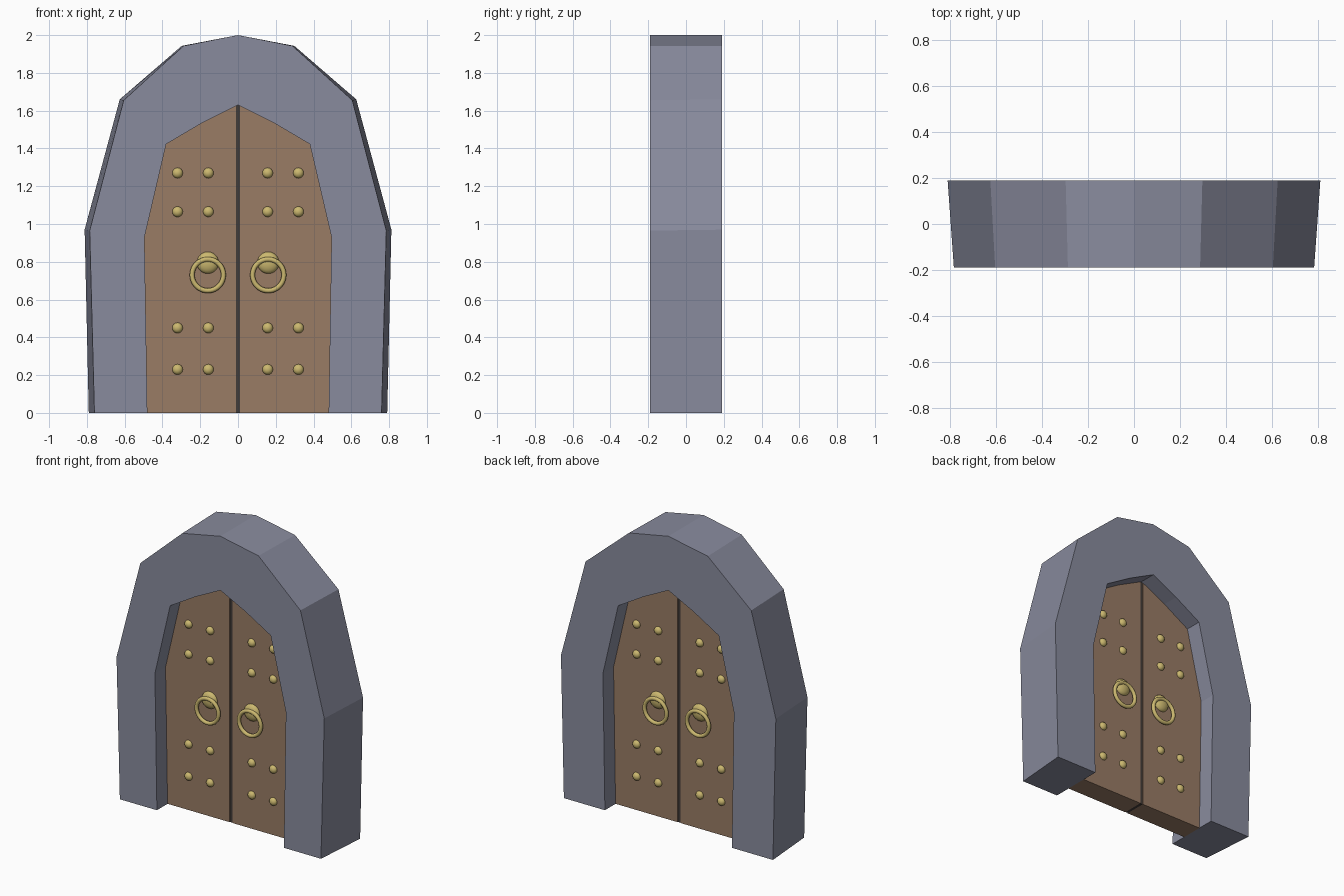
import bpy
import bmesh
from math import pi
from mathutils import Matrix

if "Cube" in bpy.data.objects:
    bpy.data.objects.remove(bpy.data.objects["Cube"], do_unlink=True)


def material(name, rgb, rough=0.8):
    mat = bpy.data.materials.new(name)
    mat.use_nodes = True
    mat.diffuse_color = (*rgb, 1)
    bsdf = mat.node_tree.nodes["Principled BSDF"]
    bsdf.inputs["Base Color"].default_value = (*rgb, 1)
    bsdf.inputs["Roughness"].default_value = rough
    return mat


STONE = material("grey stone", (0.25, 0.26, 0.34))
WOOD = material("brown wood", (0.32, 0.2, 0.13))
DARK = material("dark gap", (0.055, 0.045, 0.04))
GOLD = material("gold metal", (0.6, 0.48, 0.16))


def finish(name, bm, mat, smooth=False):
    bmesh.ops.recalc_face_normals(bm, faces=bm.faces[:])
    mesh = bpy.data.meshes.new(name)
    bm.to_mesh(mesh)
    bm.free()
    mesh.materials.append(mat)
    for poly in mesh.polygons:
        poly.use_smooth = smooth
    obj = bpy.data.objects.new(name, mesh)
    bpy.context.collection.objects.link(obj)
    return obj


def mirrored(half):
    """Complete a right-hand outline whose last point lies on the centre."""
    return half + [(-x, z) for x, z in reversed(half[:-1])]


def loop(bm, outline, y):
    return [bm.verts.new((x, y, z)) for x, z in outline]


def prism(name, outline, y0, y1, mat):
    bm = bmesh.new()
    a, b = loop(bm, outline, y0), loop(bm, outline, y1)
    bm.faces.new(a)
    bm.faces.new(b)
    for i in range(len(a)):
        j = (i + 1) % len(a)
        bm.faces.new((a[i], a[j], b[j], b[i]))
    return finish(name, bm, mat)


DEPTH = 0.19   # half depth of the arch
DOOR = 0.075   # half thickness of the door
GAP = 0.01     # half width of the centre gap

outer_front = [(0.76, 0), (0.785, 0.965), (0.605, 1.655), (0.288, 1.943), (0, 2)]
outer_back = [(0.79, 0), (0.812, 0.97), (0.626, 1.66), (0.298, 1.943), (0, 2)]
opening = [(0.48, 0), (0.495, 0.93), (0.38, 1.423), (0.19, 1.535), (0, 1.63)]

# Stone arch: outer and inner outlines bridged front to back
bm = bmesh.new()
rings = [loop(bm, mirrored(p), y) for p, y in (
    (outer_front, -DEPTH), (outer_back, DEPTH), (opening, DEPTH), (opening, -DEPTH))]
for k in range(4):
    a, b = rings[k], rings[(k + 1) % 4]
    for i in range(len(a) - 1):
        bm.faces.new((a[i], a[i + 1], b[i + 1], b[i]))
bm.faces.new([r[0] for r in rings])
bm.faces.new([r[-1] for r in rings])
finish("stone_arch", bm, STONE)

# Two door leaves and the dark joint between them
for side, label in ((1, "left"), (-1, "right")):
    leaf = [(side * x, z) for x, z in opening[:-1] + [(GAP, 1.625), (GAP, 0)]]
    prism(label + "_door_leaf", leaf, -DOOR, DOOR, WOOD)
prism("door_joint", [(-GAP, 0), (GAP, 0), (GAP, 1.625), (0, 1.63), (-GAP, 1.625)],
      -DOOR + 0.004, DOOR - 0.004, DARK)


def dome(name, x, y, z, radius, depth, segments):
    bm = bmesh.new()
    bmesh.ops.create_uvsphere(bm, u_segments=segments, v_segments=segments // 2, radius=1)
    bm.transform(Matrix.Translation((x, y, z))
                 @ Matrix.Diagonal((radius, depth, radius, 1))
                 @ Matrix.Rotation(pi / 2, 4, "X"))
    finish(name, bm, GOLD, True)


def pull_ring(name, x, y, z, radius, tube):
    bpy.ops.mesh.primitive_torus_add(
        location=(x, y, z), rotation=(pi / 2, 0, 0), major_radius=radius,
        minor_radius=tube, major_segments=40, minor_segments=10)
    obj = bpy.context.object
    obj.name = name
    obj.data.materials.append(GOLD)
    bpy.ops.object.shade_smooth()


# Studs, ring mounts and pull rings on both faces of both leaves
for face, face_name in ((-1, "front"), (1, "back")):
    surface = face * DOOR
    for side, label in ((1, "left"), (-1, "right")):
        prefix = f"{face_name}_{label}"
        for row, z in enumerate((0.23, 0.45, 1.065, 1.27)):
            for col, x in enumerate((0.157, 0.32)):
                dome(f"{prefix}_stud_{row}_{col}", side * x, surface, z, 0.028, 0.022, 16)
        dome(prefix + "_ring_mount", side * 0.16, surface, 0.795, 0.058, 0.03, 24)
        pull_ring(prefix + "_pull_ring", side * 0.16, surface + face * 0.025, 0.73, 0.083, 0.013)
